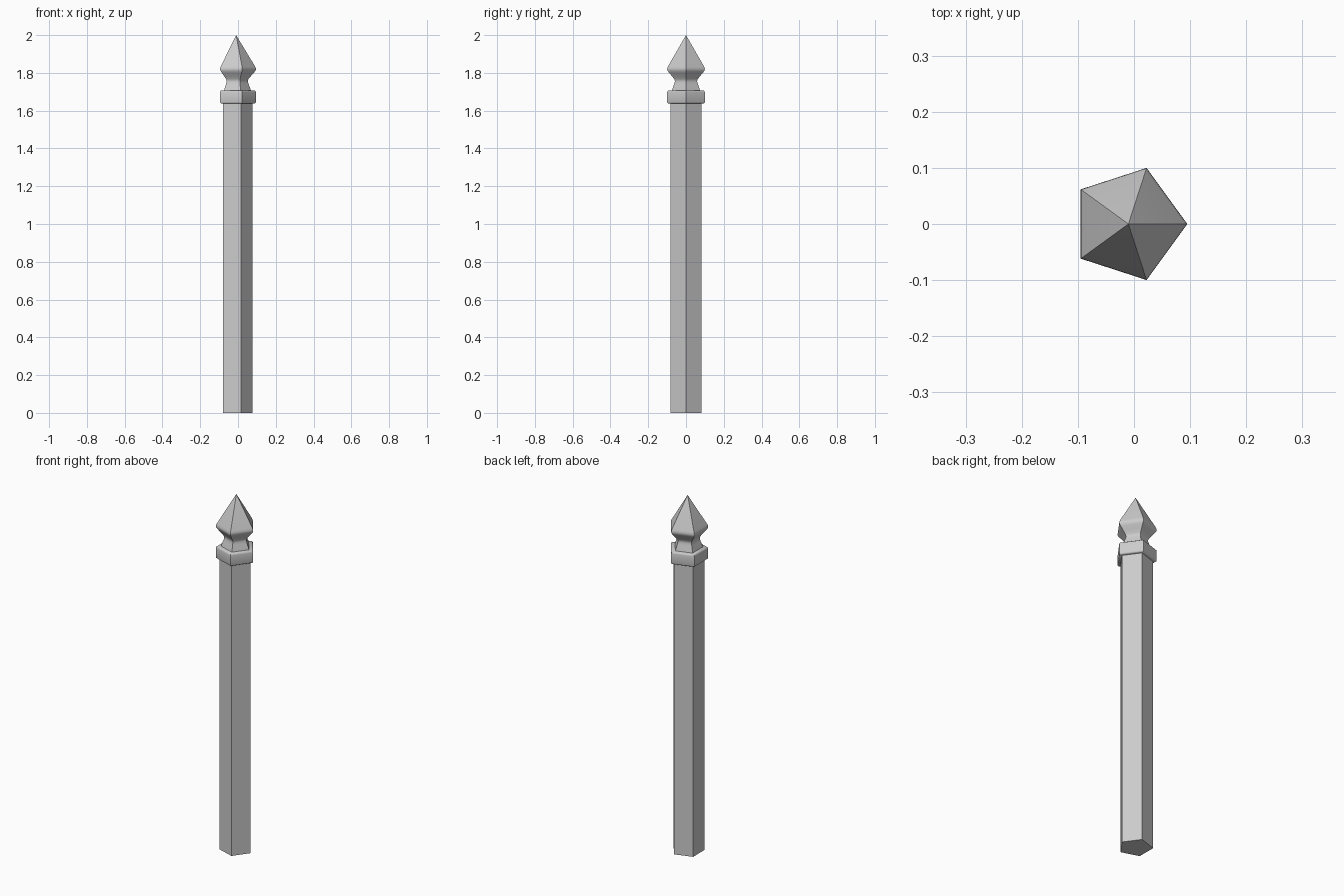
import bpy, bmesh, math

if "Cube" in bpy.data.objects:
    bpy.data.objects.remove(bpy.data.objects["Cube"])

SIDES = 5
CX = -0.01  # pentagon centre so the outline is centred on x


def lathe(name, profile):
    """Stack pentagon rings from (radius, z) points; radius 0 makes a tip."""
    bm = bmesh.new()
    rings = []
    for r, z in profile:
        if r == 0:
            rings.append([bm.verts.new((CX, 0, z))])
        else:
            rings.append([bm.verts.new((CX + r * math.cos(2 * math.pi * i / SIDES),
                                        r * math.sin(2 * math.pi * i / SIDES), z))
                          for i in range(SIDES)])
    for a, b in zip(rings, rings[1:]):
        for i in range(SIDES):
            j = (i + 1) % SIDES
            if len(b) == 1:
                bm.faces.new((a[i], a[j], b[0]))
            else:
                bm.faces.new((a[i], a[j], b[j], b[i]))
    bm.faces.new(rings[0][::-1])
    if len(rings[-1]) > 1:
        bm.faces.new(rings[-1])
    mesh = bpy.data.meshes.new(name)
    bm.to_mesh(mesh)
    bm.free()
    ob = bpy.data.objects.new(name, mesh)
    bpy.context.collection.objects.link(ob)
    bpy.ops.object.select_all(action='DESELECT')
    ob.select_set(True)
    bpy.context.view_layer.objects.active = ob
    bpy.ops.object.shade_smooth_by_angle(angle=math.radians(40))
    return ob


# Straight five-sided shaft
lathe("post_shaft", [(0.087, 0), (0.087, 1.645)])

# Collar with softened rims
lathe("collar", [(0.098, 1.638), (0.103, 1.641), (0.105, 1.646),
                 (0.105, 1.698), (0.103, 1.704), (0.098, 1.707)])

# Spear finial: flared foot, pinched neck, wide shoulder, pointed tip
lathe("finial", [(0.079, 1.705), (0.073, 1.723), (0.066, 1.741), (0.0625, 1.752),
                 (0.0625, 1.760), (0.066, 1.768), (0.080, 1.785), (0.095, 1.802),
                 (0.103, 1.812), (0.105, 1.819), (0.104, 1.826), (0.100, 1.835),
                 (0, 2.0)])
